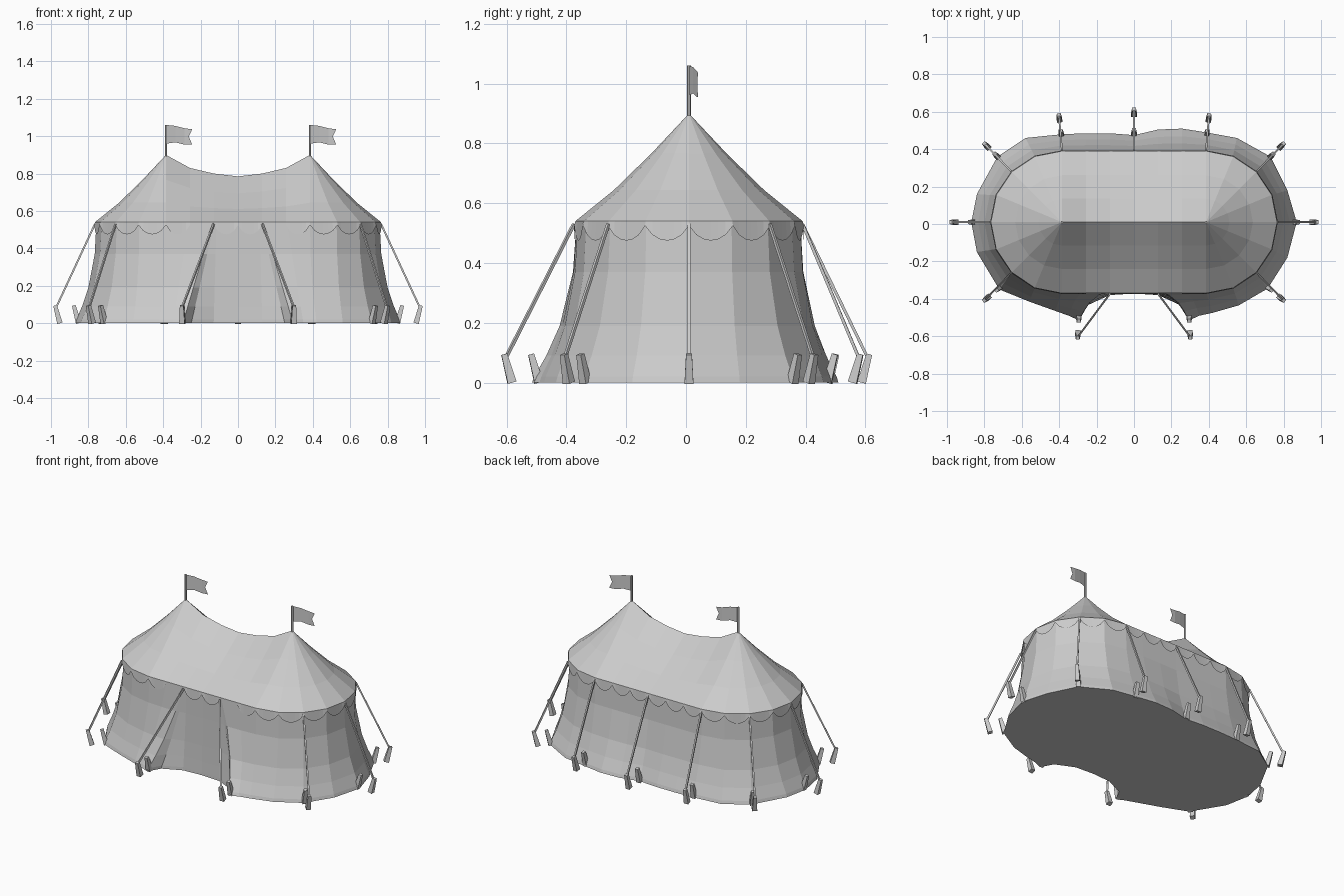
import bpy, bmesh, math
from mathutils import Vector

if "Cube" in bpy.data.objects:
    bpy.data.objects.remove(bpy.data.objects["Cube"])

CY, PX, R = 0.01, 0.385, 0.38      # centre line, pole offset, end radius


def make(name, verts, faces):
    me = bpy.data.meshes.new(name)
    me.from_pydata([tuple(v) for v in verts], [], faces)
    bm = bmesh.new()
    bm.from_mesh(me)
    bmesh.ops.remove_doubles(bm, verts=bm.verts, dist=1e-4)
    bmesh.ops.recalc_face_normals(bm, faces=bm.faces)
    bm.to_mesh(me)
    bm.free()
    ob = bpy.data.objects.new(name, me)
    bpy.context.collection.objects.link(ob)
    return ob


def loft(name, rings, floor=False):
    n = len(rings[0])
    faces = [(k*n + i, k*n + (i+1) % n, (k+1)*n + (i+1) % n, (k+1)*n + i)
             for k in range(len(rings)-1) for i in range(n)]
    if floor:
        faces.append(tuple(range((len(rings)-1)*n, len(rings)*n)))
    return make(name, [v for r in rings for v in r], faces)


def bar(name, a, b, ra, rb, sides):
    a, b = Vector(a), Vector(b)
    d = (b - a).normalized()
    side = Vector((-d.y, d.x, 0))
    u = side.normalized() if side.length > 1e-4 else Vector((1, 0, 0))
    w = d.cross(u)
    vs = []
    for p, r in ((a, ra), (b, rb)):
        for i in range(sides):
            t = 2*math.pi*(i + .5)/sides
            vs.append(p + r*(math.cos(t)*u + math.sin(t)*w))
    n = sides
    fs = [(i, (i+1) % n, n + (i+1) % n, n + i) for i in range(n)]
    fs += [tuple(range(n)), tuple(range(n, 2*n))]
    return make(name, vs, fs)


# eave outline: (axis x, direction x, direction y), counter-clockwise from the front
outline = []
for i in range(9):
    a = math.radians(-90 + 22.5*i)
    outline.append((PX, math.cos(a), math.sin(a)))
outline += [(PX*(3 - i)/3, 0, 1) for i in range(1, 6)]
outline += [(-x, -dx, -dy) for x, dx, dy in outline[:9]]
outline += [(-PX*(3 - i)/3, 0, -1) for i in range(1, 6)]
N = len(outline)


def eave(i, r, z):
    x, dx, dy = outline[i % N]
    return Vector((x + dx*r, CY + dy*r, z))


# canvas roof with sagging ridge
ridge_z = (0.785, 0.80, 0.83, 0.90)
rings = []
for f, g in ((1, 0), (.66, .29), (.33, .63), (0, 1)):
    ring = []
    for i in range(N):
        zr = ridge_z[round(abs(outline[i][0])/PX*3)]
        ring.append(eave(i, R*f, .54 + (zr - .54)*g))
    rings.append(ring)
loft("roof", rings)

# flared side walls, with uneven hem and the doorway recessed in front
hem = [(.42, -.475), (.56, -.435), (.715, -.345), (.82, -.18), (.87, .01), (.82, .18),
       (.73, .36), (.55, .46), (.385, .49),
       (.257, .51), (.128, .505), (0, .475), (-.128, .485), (-.257, .485),
       (-.385, .48), (-.58, .46), (-.73, .36), (-.84, .16), (-.87, .01), (-.84, -.15),
       (-.72, -.35), (-.56, -.415), (-.42, -.465)]
columns = [(eave(i, R - .008, 0), Vector((x, y, 0)), False) for i, (x, y) in enumerate(hem)]
# top x, hem x, hem y of the front flaps
flap = [(.26, .35, -.49), (.135, .295, -.515), (.125, .25, -.435), (.115, .13, -.38)]
left = [(-a, -b, c) for a, b, c in flap]
for tx, bx, by in left + [(0, 0, -.372)] + flap[::-1]:
    columns.append((Vector((tx, CY - R + .004, 0)), Vector((bx, by, 0)), True))
rings = []
for z, t in ((.54, 0), (.37, .08), (.19, .38), (.09, .68), (.02, .95), (0, 1)):
    ring = []
    for top, bot, front in columns:
        s = (.54 - z)/.54 if front else t
        ring.append((top.x + (bot.x - top.x)*s, top.y + (bot.y - top.y)*t, z))
    rings.append(ring)
loft("walls_and_floor", rings, floor=True)

# scalloped valance, one scallop per eave segment
vs, fs = [], []
for i in range(N):
    if i in (N - 5, N - 2):        # hidden behind the door flaps
        continue
    for k in range(7):
        u = k/6
        drop = .015 + .05*math.sin(math.pi*u)**.7
        vs.append(eave(i, R, .54).lerp(eave(i+1, R, .54), u))
        vs.append(eave(i, R + .004, .54 - drop).lerp(eave(i+1, R + .004, .54 - drop), u))
    b = len(vs) - 14
    fs += [(b + 2*k, b + 2*k + 2, b + 2*k + 3, b + 2*k + 1) for k in range(6)]
make("valance", vs, fs)

# guy ropes with outer pegs, and inner pegs pinning the hem
anchors = [((0, CY + R), (0, .60), (0, .49))]
for s in (1, -1):
    anchors += [((s*.765, CY), (s*.965, CY), (s*.865, CY)),
                ((s*.655, .28), (s*.79, .42), (s*.735, .365)),
                ((s*.655, -.26), (s*.79, -.40), (s*.725, -.345)),
                ((s*.385, .39), (s*.40, .57), (s*.39, .485)),
                ((s*.13, -.375), (s*.30, -.595), (s*.295, -.505))]
for top, outer, inner in anchors:
    lean = (Vector(outer) - Vector(inner)).normalized()*.013
    for label, p in (("outer_peg", outer), ("inner_peg", inner)):
        p = Vector(p)
        lo, hi = p - lean, p + lean
        bar(label, (lo.x, lo.y, 0), (hi.x, hi.y, .095), .021, .014, 4)
    e = Vector(outer) + lean*.7
    bar("guy_rope", (top[0], top[1], .53), (e.x, e.y, .08), .007, .007, 4)

# poles and swallow-tailed flags
top_edge = [(0, 1.06, 0), (.05, 1.055, .014), (.10, 1.042, .026), (.14, 1.037, .030)]
low_edge = [(0, .96, 0), (.05, .967, .014), (.10, .955, .026), (.14, .955, .030)]
for s in (-1, 1):
    bar("flag_pole", (s*PX, CY, .88), (s*PX, CY, 1.06), .007, .007, 6)
    vs = [(s*PX + x, CY + y, z) for x, z, y in top_edge + low_edge]
    vs.append((s*PX + .122, CY + .028, .998))
    make("flag", vs, [(0, 1, 5, 4), (1, 2, 6, 5), (2, 3, 8), (2, 8, 6), (8, 7, 6)])
